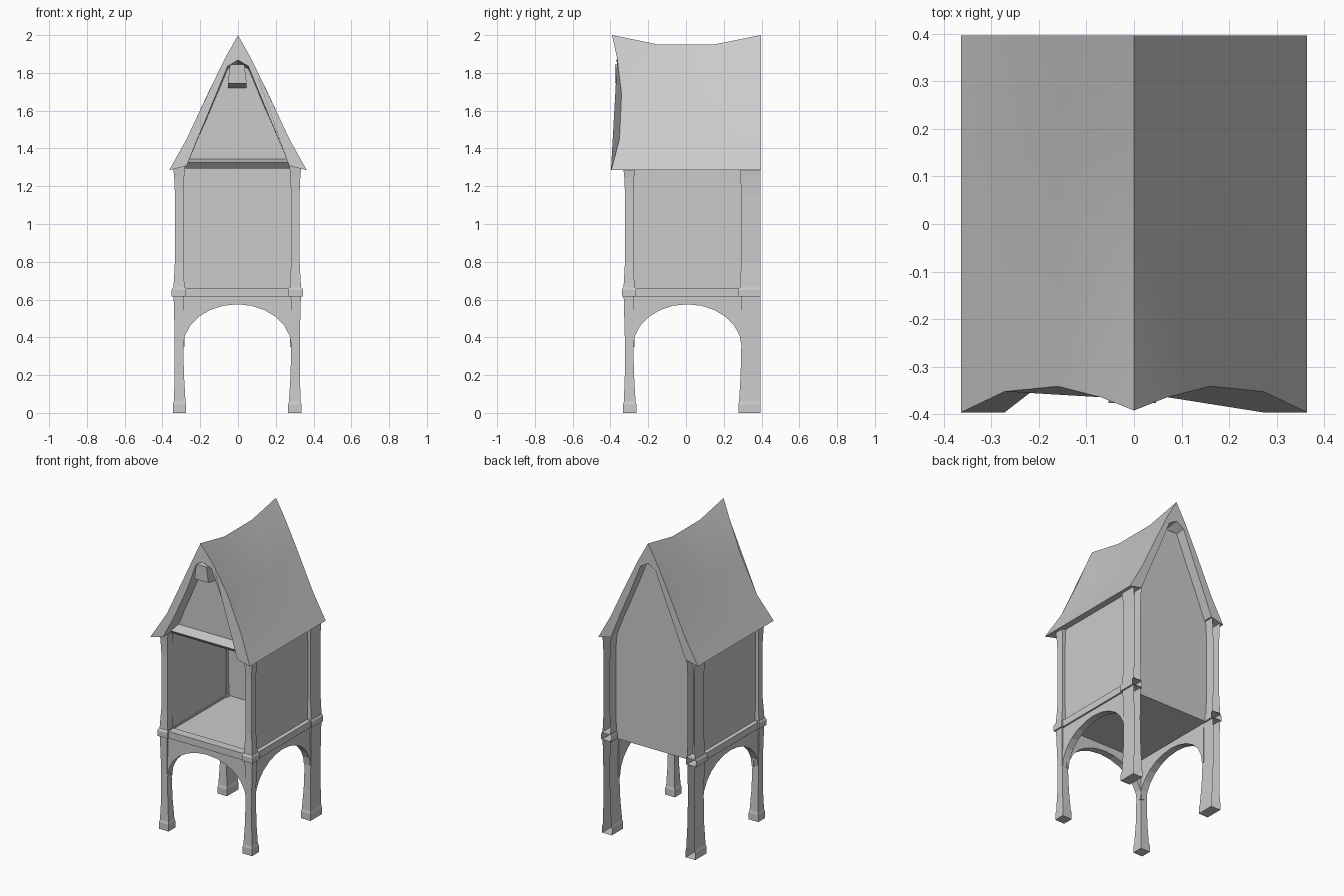
import bpy, bmesh, math
from mathutils import Vector

cube = bpy.data.objects.get("Cube")
if cube:
    bpy.data.objects.remove(cube)

stone = bpy.data.materials.new("plain_grey")
stone.use_nodes = True
GREY = (0.6, 0.6, 0.6, 1)
stone.diffuse_color = GREY
stone.node_tree.nodes["Principled BSDF"].inputs["Base Color"].default_value = GREY

SHIFT = Vector((-0.004, 0.007, 0))   # body sits slightly off the roof centre
BACK = 0.388                         # open rear end of the body


def loft(name, rings, shift=SHIFT, open_back=False, smooth=False):
    """Skin a list of equal point rings and cap both ends."""
    bm = bmesh.new()
    rows = [[bm.verts.new(Vector(p) + shift) for p in ring] for ring in rings]
    n = len(rows[0])
    for a, b in zip(rows, rows[1:]):
        for i in range(n):
            j = (i + 1) % n
            bm.faces.new((a[i], a[j], b[j], b[i]))
    bm.faces.new(rows[0])
    bm.faces.new(rows[-1])
    bmesh.ops.recalc_face_normals(bm, faces=bm.faces[:])
    if open_back:
        rear = [f for f in bm.faces if all(v.co.y > BACK for v in f.verts)]
        bmesh.ops.delete(bm, geom=rear, context='FACES')
    mesh = bpy.data.meshes.new(name)
    bm.to_mesh(mesh)
    bm.free()
    mesh.materials.append(stone)
    obj = bpy.data.objects.new(name, mesh)
    bpy.context.collection.objects.link(obj)
    if smooth:
        bpy.ops.object.select_all(action='DESELECT')
        obj.select_set(True)
        bpy.context.view_layer.objects.active = obj
        bpy.ops.object.shade_smooth_by_angle(angle=math.radians(30))
    return obj


def prism_y(name, outline, y0, y1):
    return loft(name, [[(x, y, z) for x, z in outline] for y in (y0, y1)])


def prism_x(name, outline, x0, x1):
    return loft(name, [[(x, y, z) for y, z in outline] for x in (x0, x1)])


def rect(a, b, z0, z1):
    return [(a, z0), (b, z0), (b, z1), (a, z1)]


# Corner posts: height, outer half width, inner half width
FOOT = [(0, 0.34, 0.27), (0.045, 0.34, 0.27), (0.06, 0.336, 0.274),
        (0.2, 0.331, 0.282), (0.4, 0.331, 0.287), (0.62, 0.337, 0.283)]
BLOCK = [(0.615, 0.347, 0.272), (0.652, 0.347, 0.272), (0.665, 0.34, 0.276)]
UPPER = [(0.66, 0.338, 0.279), (0.8, 0.33, 0.285), (1.16, 0.33, 0.285),
         (1.25, 0.334, 0.281), (1.31, 0.34, 0.276)]

for part, profile in (("leg", FOOT), ("band_block", BLOCK), ("upper_post", UPPER)):
    for side, sx in (("left", 1), ("right", -1)):
        for end in ("front", "back"):
            rings = []
            for z, out, inn in profile:
                y0, y1 = (-out, -inn) if end == "front" else (inn, BACK)
                rings.append([(sx * inn, y0, z), (sx * out, y0, z),
                              (sx * out, y1, z), (sx * inn, y1, z)])
            loft(f"{end}_{side}_{part}", rings, open_back=end == "back")

# Arched panels between the legs
arch = [(-0.3, 0.62), (-0.3, 0.35)]
for k in range(13):
    t = math.pi * (1 - k / 12)
    arch.append((0.287 * math.cos(t), 0.35 + 0.225 * math.sin(t)))
arch += [(0.3, 0.35), (0.3, 0.62)]
prism_y("front_arch", arch, -0.327, -0.28)
for side, s in (("left", 1), ("right", -1)):
    prism_x(f"{side}_arch", arch, s * 0.327, s * 0.28)
    prism_x(f"{side}_wall", rect(-0.3, 0.32, 0.63, 1.31), s * 0.287, s * 0.31)
    # Ledge strip running to the rear end
    prism_x(f"{side}_ledge", rect(-0.3, 0.3, 0.615, 0.66), s * 0.28, s * 0.338)

# Floor, front ledge and back wall
prism_y("floor", rect(-0.3, 0.3, 0.615, 0.65), -0.3, 0.325)
prism_y("front_ledge", rect(-0.3, 0.3, 0.615, 0.66), -0.338, -0.28)
prism_y("back_wall", rect(-0.3, 0.3, 0.615, 1.31), 0.305, 0.325)

# Gable panels at both ends
half = [(0.29, 1.295), (0.225, 1.46), (0.14, 1.66), (0.06, 1.83)]
gable = half + [(-x, z) for x, z in reversed(half)]
prism_y("front_gable", gable, -0.26, -0.24)
prism_y("back_gable", gable, 0.305, 0.325)

# Chamfered cross beam under the front gable
prism_x("front_beam", [(-0.3, 1.295), (-0.33, 1.325), (-0.25, 1.347), (-0.25, 1.295)],
        -0.28, 0.28)

# Ridge beam end with a slanted underside
loft("ridge_beam_end", [[(-0.05, y, z), (0.05, y, z), (0.038, y, 1.845), (-0.038, y, 1.845)]
                        for y, z in ((-0.383, 1.745), (-0.25, 1.718))])

# Swayback roof: x, z, front y and sag weight of the outer and inner skins
OUTER = [(0.364, 1.285, -0.396, 0), (0.272, 1.45, -0.352, 0.15),
         (0.16, 1.69, -0.341, 0.5), (0.07, 1.875, -0.364, 0.8), (0, 2.0, -0.392, 1)]
INNER = [(0.272, 1.308, -0.396, 0), (0.215, 1.45, -0.352, 0.15),
         (0.13, 1.65, -0.341, 0.4), (0.055, 1.835, -0.358, 0.6), (0, 1.868, -0.37, 0.6)]


def mirrored(skin):
    return skin + [(-x, z, y, w) for x, z, y, w in reversed(skin[:-1])]


section = mirrored(OUTER) + mirrored(INNER)[::-1]
roof_rings = [[(x, fy if y is None else y, z - sag * w) for x, z, fy, w in section]
              for y, sag in ((None, 0), (-0.145, 0.05), (0.145, 0.05), (0.396, 0))]
loft("roof", roof_rings, shift=Vector((0, 0, 0)), smooth=True)
